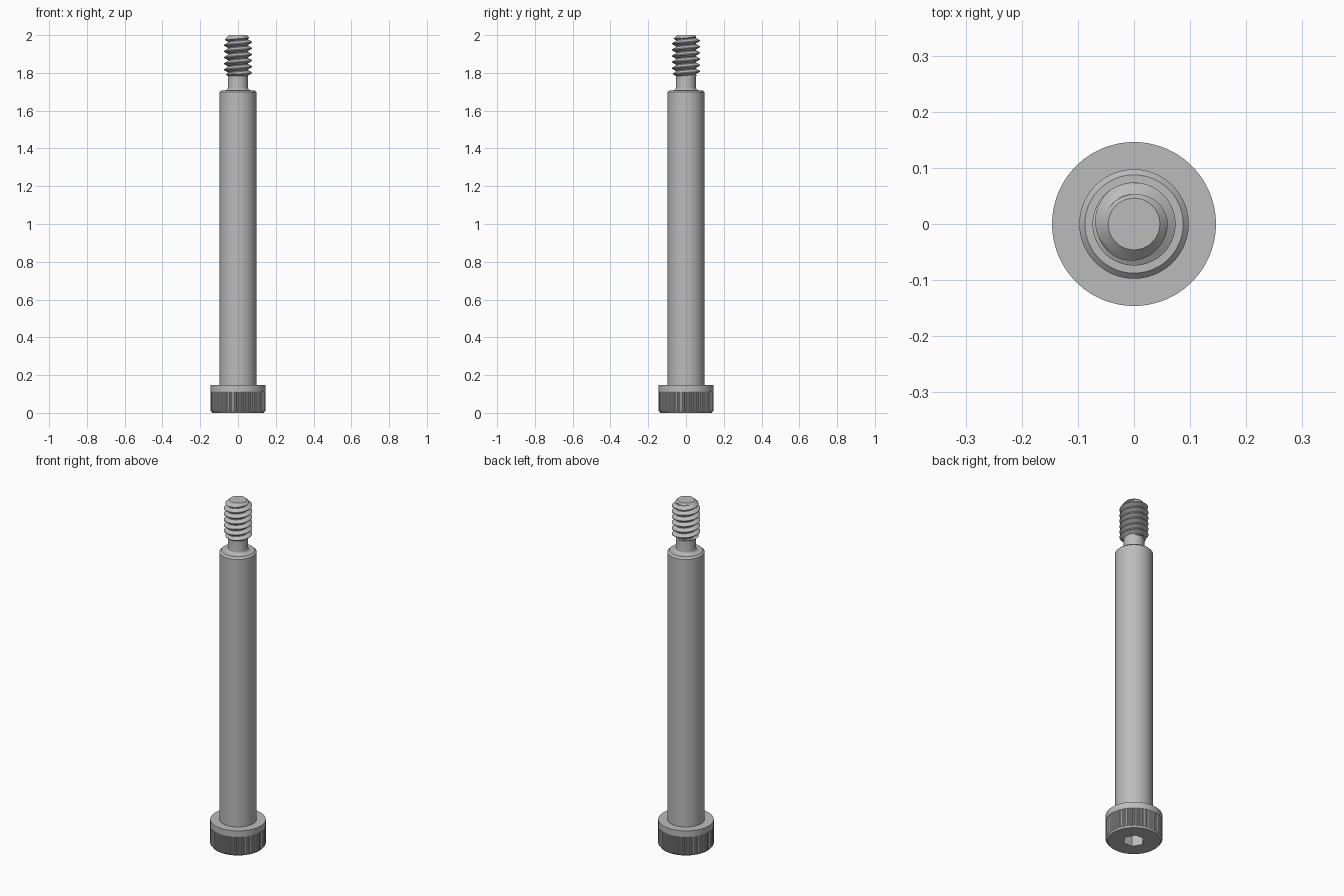
import bpy, bmesh, math

cube = bpy.data.objects.get("Cube")
if cube:
    bpy.data.objects.remove(cube)

steel = bpy.data.materials.new("steel grey")
steel.use_nodes = True
GREY = (0.5, 0.5, 0.5, 1)
steel.diffuse_color = GREY
steel.node_tree.nodes["Principled BSDF"].inputs["Base Color"].default_value = GREY


def finish(bm, name, angle=25):
    bmesh.ops.recalc_face_normals(bm, faces=bm.faces)
    mesh = bpy.data.meshes.new(name)
    bm.to_mesh(mesh)
    bm.free()
    mesh.materials.append(steel)
    obj = bpy.data.objects.new(name, mesh)
    bpy.context.collection.objects.link(obj)
    bpy.ops.object.select_all(action='DESELECT')
    obj.select_set(True)
    bpy.context.view_layer.objects.active = obj
    bpy.ops.object.shade_smooth_by_angle(angle=math.radians(angle))
    return obj


def stack(name, rings, segments):
    """Closed solid through rings of (radius or radius function, height)."""
    bm = bmesh.new()
    loops = []
    for radius, z in rings:
        loop = []
        for i in range(segments):
            r = radius(i) if callable(radius) else radius
            a = math.tau * i / segments
            loop.append(bm.verts.new((r * math.cos(a), r * math.sin(a), z)))
        loops.append(loop)
    for low, high in zip(loops, loops[1:]):
        for i in range(segments):
            k = (i + 1) % segments
            bm.faces.new((low[i], low[k], high[k], high[i]))
    bm.faces.new(loops[0])
    bm.faces.new(loops[-1])
    return finish(bm, name)


# Socket head: hexagonal recess, knurled band and plain collar
HEAD_SEG = 288
HEAD_R = 0.146


def hexagon(i):
    a = (math.tau * i / HEAD_SEG) % (math.pi / 3) - math.pi / 6
    return 0.049 / math.cos(a)


def knurl(i):
    return HEAD_R - (0, 0, 0.004, 0.004)[i % 4]


stack("socket_head", [
    (hexagon, 0.075), (hexagon, 0), (0.136, 0), (0.141, 0.008),
    (knurl, 0.010), (knurl, 0.110), (HEAD_R, 0.111), (HEAD_R, 0.147),
    (0.09, 0.147)], HEAD_SEG)

# Shoulder with chamfered end, filleted into the neck
NECK_R = 0.053
FILLET = 0.014
fillet = [(NECK_R + FILLET * (1 - math.sin(a)), 1.708 + FILLET * (1 - math.cos(a)))
          for a in (math.pi / 2 * k / 6 for k in range(7))]
stack("shoulder_and_neck", [
    (0.0975, 0.14), (0.0975, 1.698), (0.0875, 1.708),
    *fillet, (NECK_R, 1.80)], 96)

# Helical thread, chamfered at both ends
PITCH = 0.0325
SEG, ROWS = 72, 8
BOTTOM, TOP = 1.782, 2.0
ROOT, CREST = 0.053, 0.074
profile = [ROOT, ROOT, ROOT + 0.007, ROOT + 0.014, CREST, CREST, ROOT + 0.014, ROOT + 0.007]
bm = bmesh.new()
start = BOTTOM - 2 * PITCH
row_count = ROWS * 12
grid = []
for j in range(row_count):
    row = []
    for i in range(SEG):
        a = math.tau * i / SEG
        z = start + PITCH * (j / ROWS + i / SEG)
        r = min(profile[j % ROWS], 0.046 + (TOP - z), 0.052 + 1.5 * (z - BOTTOM))
        r = max(r, 0.03)
        row.append(bm.verts.new((r * math.cos(a), r * math.sin(a), z)))
    grid.append(row)


def vert(i, j):
    return grid[j][i] if i < SEG else grid[j + ROWS][0]


for j in range(row_count - ROWS - 1):
    for i in range(SEG):
        bm.faces.new((vert(i, j), vert(i + 1, j), vert(i + 1, j + 1), vert(i, j + 1)))
for z, direction in ((BOTTOM, -1), (TOP, 1)):
    cut = bmesh.ops.bisect_plane(
        bm, geom=bm.verts[:] + bm.edges[:] + bm.faces[:], plane_co=(0, 0, z),
        plane_no=(0, 0, direction), clear_outer=True)
    rim = [e for e in cut["geom_cut"] if isinstance(e, bmesh.types.BMEdge)]
    bmesh.ops.holes_fill(bm, edges=rim, sides=0)
finish(bm, "thread", 35)
